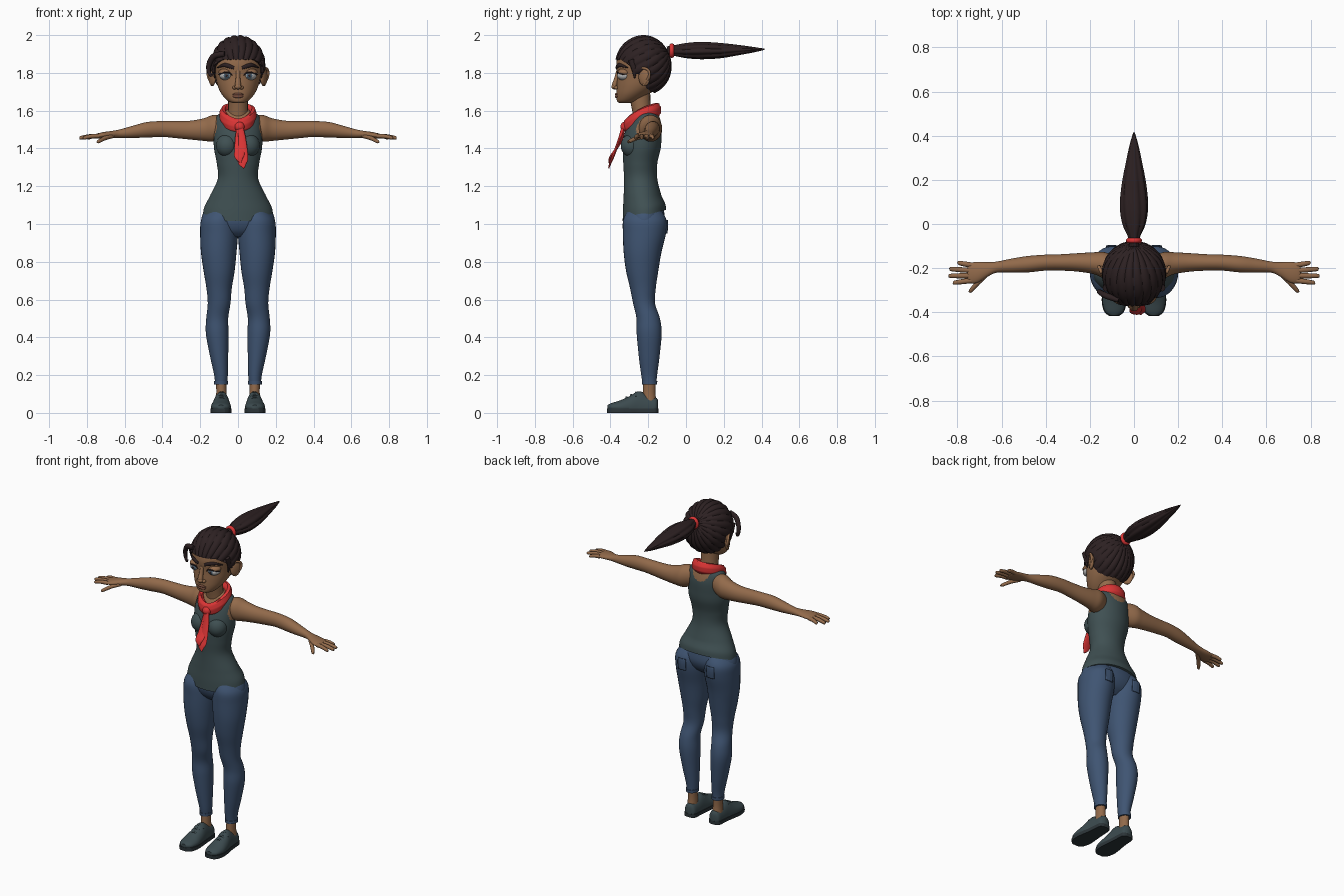
import bpy, bmesh, math
from math import sin, cos, pi
from mathutils import Vector, Matrix

cube = bpy.data.objects.get("Cube")
if cube:
    bpy.data.objects.remove(cube)

X, Y, Z = Vector((1, 0, 0)), Vector((0, 1, 0)), Vector((0, 0, 1))


def material(name, *rgb):
    m = bpy.data.materials.new(name)
    m.use_nodes = True
    m.diffuse_color = (*rgb, 1)
    m.node_tree.nodes["Principled BSDF"].inputs["Base Color"].default_value = (*rgb, 1)
    return m


SKIN = material("brown skin", .29, .145, .07)
HAIR = material("dark hair", .026, .015, .016)
TOP = material("slate cloth", .05, .08, .085)
JEANS = material("blue denim", .05, .09, .17)
RED = material("red cloth", .7, .035, .035)
SHOE = material("shoe canvas", .045, .07, .078)
SOLE = material("dark sole", .025, .035, .04)
WHITE = material("eye white", .5, .5, .5)
IRIS = material("grey iris", .07, .12, .17)
LIPS = material("lips", .2, .08, .05)


def finish(name, bm, mats, mirror=False, rule=None):
    """Turn a bmesh into a smooth object, optionally mirrored and coloured by rule."""
    bmesh.ops.recalc_face_normals(bm, faces=bm.faces)
    me = bpy.data.meshes.new(name)
    for f in bm.faces:
        f.smooth = True
        if rule:
            f.material_index = rule(f.calc_center_median())
    bm.to_mesh(me)
    bm.free()
    me.set_sharp_from_angle(angle=math.radians(50))
    for m in mats:
        me.materials.append(m)
    ob = bpy.data.objects.new(name, me)
    bpy.context.scene.collection.objects.link(ob)
    if mirror:
        ob.modifiers.new("Mirror", 'MIRROR')
    return ob


def skin_rings(bm, rings, closed=False):
    """Bridge rings of points with quads and cap the open ends."""
    vr = [[bm.verts.new(p) for p in r] for r in rings]
    n = len(vr[0])
    for a, b in zip(vr, vr[1:] + (vr[:1] if closed else [])):
        for i in range(n):
            j = (i + 1) % n
            bm.faces.new((a[i], a[j], b[j], b[i]))
    if not closed:
        bm.faces.new(vr[0])
        bm.faces.new(vr[-1])


def smooth_path(pts, steps, closed):
    """Catmull-Rom resampling of any number of values per point."""
    n, out = len(pts), []
    for i in range(n if closed else n - 1):
        p = [pts[k % n] if closed else pts[min(max(k, 0), n - 1)] for k in range(i - 1, i + 3)]
        for s in range(steps):
            t = s / steps
            out.append([b + .5 * t * (c - a + t * (2*a - 5*b + 4*c - d + t * (3*(b - c) + d - a)))
                        for a, b, c, d in zip(*p)])
    return out if closed else out + [list(pts[-1])]


def tube(name, pts, mats, side, axis=None, closed=False, n=20, steps=5, mirror=False,
         rule=None, ridge=0, shape=None):
    """Loft ellipses along points (x, y, z, radius along side, radius across)."""
    path = smooth_path(pts, steps, closed)
    rings, m = [], len(path)
    for i, (x, y, z, ru, rv) in enumerate(path):
        ahead = path[(i + 1) % m if closed else min(i + 1, m - 1)]
        behind = path[i - 1 if closed else max(i - 1, 0)]
        t = axis or (Vector(ahead[:3]) - Vector(behind[:3])).normalized()
        v = t.cross(side).normalized()
        u = v.cross(t)
        ring = []
        for k in range(n):
            a = 2 * pi * k / n
            f = 1 + ridge * (abs(sin(a * 4 + i * .04)) - .5)
            p = Vector((x, y, z)) + f * (u * ru * cos(a) + v * rv * sin(a))
            ring.append(shape(p) if shape else p)
        rings.append(ring)
    bm = bmesh.new()
    skin_rings(bm, rings, closed)
    return finish(name, bm, mats, mirror, rule)


def ball(name, center, radii, mats, mirror=False, rule=None, turn=0):
    bm = bmesh.new()
    mat = (Matrix.Translation(center) @ Matrix.Rotation(turn, 4, 'Z')
           @ Matrix.Diagonal((*radii, 1)) @ Matrix.Rotation(pi / 2, 4, 'X'))
    bmesh.ops.create_uvsphere(bm, u_segments=28, v_segments=24, radius=1, matrix=mat)
    return finish(name, bm, mats, mirror, rule)


# Legs, hips and back pockets
leg = tube("jeans_legs", [
    (.09, -.193, .15, .032, .036), (.09, -.195, .2, .036, .042), (.1, -.195, .3, .048, .055),
    (.11, -.195, .42, .06, .066), (.11, -.2, .5, .058, .062), (.1, -.222, .58, .06, .058),
    (.1, -.228, .66, .067, .068), (.1, -.232, .75, .082, .085), (.102, -.23, .85, .094, .1),
    (.1, -.22, .95, .1, .114), (.1, -.218, 1.02, .095, .115), (.09, -.22, 1.07, .07, .09)],
    [JEANS], X, Z, n=32, mirror=True)
tube("jeans_hips", [(0, -.225, .93, .08, .05), (0, -.222, .965, .17, .088), (0, -.22, 1.02, .195, .108),
                    (0, -.22, 1.09, .17, .1)], [JEANS], X, Z, n=40)
tube("jeans_cuffs", [(.09, -.193, .15, .036, .04), (.09, -.193, .168, .037, .041)],
     [JEANS], X, Z, mirror=True, n=28)
bm = bmesh.new()
bmesh.ops.create_grid(bm, x_segments=12, y_segments=12, size=.045,
                      matrix=Matrix.Translation((.1, -.05, .985)) @ Matrix.Rotation(pi / 2, 4, 'X'))
pocket = finish("back_pockets", bm, [JEANS])
wrap = pocket.modifiers.new("Wrap", 'SHRINKWRAP')
wrap.target, wrap.offset = leg, .002
pocket.modifiers.new("Thick", 'SOLIDIFY').thickness = .005
pocket.modifiers.new("Mirror", 'MIRROR')
tube("ankles", [(.088, -.193, .06, .03, .036), (.088, -.195, .11, .027, .033), (.09, -.193, .18, .027, .032)],
     [SKIN], X, Z, mirror=True)


# Shoes
def shoe_shape(p):
    return Vector((p.x, p.y, max(p.z, .018)))


def sole_shape(p):
    return Vector((p.x, p.y, min(max(p.z, 0), .022)))


last = [(.086, -.147, .012, .035), (.086, -.16, .034, .052), (.086, -.2, .039, .066), (.087, -.25, .043, .084),
        (.089, -.3, .05, .058), (.09, -.35, .053, .036), (.09, -.395, .042, .022), (.09, -.415, .018, .012)]
tube("shoes", [(x, y, .03, w, h) for x, y, w, h in last], [SHOE], X, Y, n=32, mirror=True, shape=shoe_shape)
tube("shoe_soles", [(x, y * 1.01 + .002, .011, w + .003, .06) for x, y, w, h in last],
     [SOLE], X, Y, n=32, mirror=True, shape=sole_shape)
for i in range(3):
    y, z = -.265 - .025 * i, .108 - .013 * i
    tube(f"shoe_lace_{i + 1}", [(.058, y, z - .022, .005, .004), (.088, y, z, .006, .005),
                                (.118, y, z - .022, .005, .004)], [SHOE], Y, n=8, mirror=True)


# Torso in a tank top, with bare armholes and neckline
def torso_rule(c):
    arm = ((abs(c.x) - .16) / .048) ** 2 + ((c.z - 1.53) / .1) ** 2 < 1
    neck = (c.x / .068) ** 2 + ((c.z - 1.62) / .095) ** 2 < 1
    return int(arm or neck)


def hem_tilt(p):
    if p.z < 1.15:
        p.z += (p.y + .22) * .25 * (1.15 - p.z) / .1
    return p


tube("tank_top", [
    (0, -.22, 1.045, .186, .115), (0, -.222, 1.09, .178, .112), (0, -.23, 1.15, .148, .1),
    (0, -.24, 1.24, .107, .088), (0, -.242, 1.32, .112, .09), (0, -.234, 1.4, .127, .1),
    (0, -.23, 1.46, .128, .1), (0, -.22, 1.52, .124, .09), (0, -.212, 1.565, .115, .072),
    (0, -.21, 1.59, .09, .058), (0, -.212, 1.605, .055, .045)],
    [TOP, SKIN], X, Z, n=96, steps=9, rule=torso_rule, shape=hem_tilt)
ball("bust", (.058, -.287, 1.415), (.058, .058, .062), [TOP], mirror=True)
tube("neck", [(0, -.22, 1.54, .06, .056), (0, -.235, 1.6, .052, .05), (0, -.25, 1.72, .054, .06)], [SKIN], X, Z)

# Arms, palms and fingers
tube("arms", [
    (.07, -.2, 1.515, .045, .055), (.13, -.188, 1.507, .06, .07), (.18, -.178, 1.5, .05, .06),
    (.25, -.174, 1.497, .042, .05), (.33, -.174, 1.5, .037, .045), (.4, -.175, 1.503, .036, .042),
    (.48, -.182, 1.499, .037, .041), (.55, -.188, 1.489, .032, .033), (.62, -.195, 1.479, .025, .023),
    (.66, -.205, 1.475, .032, .019), (.71, -.219, 1.47, .047, .017), (.745, -.222, 1.466, .046, .013),
    (.755, -.222, 1.465, .04, .008)], [SKIN], Y, X, n=28, mirror=True)
fingers = {"little": (.735, -.186, .8, -.176), "ring": (.74, -.21, .836, -.204),
           "middle": (.74, -.234, .84, -.235), "index": (.735, -.256, .82, -.266),
           "thumb": (.665, -.225, .745, -.302)}
for label, (xa, ya, xb, yb) in fingers.items():
    drop = .028 if label == "thumb" else .008
    tube(f"{label}_fingers", [(xa, ya, 1.466, .012, .012), ((xa + xb) / 2, (ya + yb) / 2, 1.468 - drop / 2, .0115, .011),
                              (xb - .006, yb, 1.464 - drop, .009, .009), (xb, yb, 1.463 - drop, .003, .003)],
         [SKIN], Y, n=12, mirror=True)


# Red neckerchief: collar, knot and two hanging tails
def collar_point(a):
    return (.078 * sin(a), -.232 + .08 * cos(a), 1.562 + .042 * cos(a) + .012 * sin(a) ** 2, .036, .02)


tube("scarf_collar", [collar_point(2 * pi * i / 16) for i in range(16)], [RED], Z, closed=True, ridge=.15, n=24)
ball("scarf_knot", (.008, -.325, 1.515), (.026, .022, .026), [RED])
for i, (dx, low) in enumerate(((.012, 0), (-.006, .03))):
    tube(f"scarf_tail_{i + 1}", [(.01, -.33, 1.52, .016, .01), (.01 + dx, -.352 + .01 * i, 1.45, .02, .008),
                                 (.014 + dx, -.385 + .01 * i, 1.36 + low, .027, .007),
                                 (.012 + dx, -.4, 1.325 + low, .024, .006),
                                 (.02 + dx, -.409, 1.296 + low, .004, .003)], [RED], X)

# Head
tube("head", [
    (0, -.325, 1.64, .02, .025), (0, -.31, 1.65, .052, .055), (0, -.284, 1.685, .085, .084),
    (0, -.255, 1.73, .107, .112), (0, -.238, 1.785, .119, .126), (0, -.236, 1.85, .127, .133),
    (0, -.23, 1.91, .118, .122), (0, -.225, 1.96, .075, .075)], [SKIN], X, Z, n=40, steps=6)
ball("ears", (.136, -.22, 1.78), (.014, .034, .05), [SKIN], mirror=True, turn=-.45)
tube("ear_rims", [(.12, -.245, 1.8, .006, .006), (.136, -.235, 1.825, .008, .007), (.156, -.2, 1.815, .008, .007),
                  (.156, -.195, 1.78, .008, .007), (.135, -.225, 1.735, .009, .008)], [SKIN], X, n=10, mirror=True)
tube("nose_bridge", [(0, -.36, 1.81, .012, .01), (0, -.368, 1.77, .012, .012), (0, -.378, 1.735, .016, .014),
                     (0, -.376, 1.72, .012, .008)], [SKIN], X)
ball("nose_tip", (0, -.38, 1.727), (.018, .015, .014), [SKIN])
ball("nostrils", (.018, -.368, 1.722), (.012, .013, .01), [SKIN], mirror=True)
for label, z, r in (("upper", 1.687, .006), ("lower", 1.676, .008)):
    tube(f"{label}_lip", [(-.034, -.35, 1.682, .002, .003), (-.015, -.366, z, r, .008), (.015, -.366, z, r, .008),
                          (.034, -.35, 1.682, .002, .003)], [LIPS], Z, n=12)


# Eyes with iris and pupil, lids, lashes and brows
def eye_rule(c):
    d = math.hypot(c.x - .06, c.z - 1.786)
    return 2 if d < .008 else 1 if d < .016 else 0


ball("eyes", (.062, -.327, 1.786), (.036, .038, .026), [WHITE, IRIS, HAIR], mirror=True, rule=eye_rule)
ball("upper_lids", (.063, -.325, 1.803), (.04, .037, .021), [SKIN], mirror=True)
tube("lashes", [(.03, -.358, 1.786, .002, .003), (.045, -.362, 1.8, .004, .004), (.065, -.362, 1.804, .004, .004),
                (.088, -.349, 1.797, .004, .004), (.104, -.328, 1.79, .002, .002)], [HAIR], Z, n=8, mirror=True)
tube("brows", [(.022, -.369, 1.826, .008, .004), (.045, -.364, 1.835, .011, .006), (.075, -.349, 1.841, .01, .006),
               (.11, -.31, 1.828, .003, .003)], [HAIR], Z, n=10, mirror=True)

# Hair swept from the hairline back to the tie, in ridged locks
center, radii = Vector((0, -.225, 1.84)), Vector((.142, .147, .156))
pole = Vector((0, .9, .45)).normalized()
up = X.cross(pole)
line = [(-1.1, .2), (-.8, .2), (-.5, 0), (-.25, -.3), (-.05, -.3), (.1, -.75), (.3, -.9), (1.1, -.95)]


def hairline(y):
    for (a, za), (b, zb) in zip(line, line[1:]):
        if y <= b:
            return za + (zb - za) * (y - a) / (b - a)


def direction(theta, phi):
    return pole * cos(phi) + (X * sin(theta) + up * cos(theta)) * sin(phi)


COLS, ROWS = 176, 28
columns = []
for k in range(COLS):
    theta = 2 * pi * k / COLS
    phi = .1
    while phi < 2.6 and direction(theta, phi).z > hairline(direction(theta, phi).y):
        phi += .01
    col = []
    for j in range(ROWS + 1):
        p = .08 + (phi - .08) * j / ROWS
        lock = abs(sin(theta * 11 + .5 * sin(p * 2 + theta)))
        r = 1 + .055 * min(1, p) * (lock ** .6 - .45)
        d = direction(theta, p) * r
        col.append(center + Vector(a * b for a, b in zip(d, radii)))
    col.append(center + (col[-1] - center) * .8)
    columns.append(col)
bm = bmesh.new()
skin_rings(bm, list(zip(*columns)))
finish("swept_hair", bm, [HAIR])
tube("temple_lock", [(-.07, -.345, 1.9, .012, .014), (-.125, -.325, 1.89, .014, .016), (-.152, -.31, 1.85, .011, .014),
                     (-.155, -.305, 1.81, .009, .011), (-.142, -.31, 1.786, .006, .007),
                     (-.13, -.315, 1.8, .002, .002)], [HAIR], Y, n=12)
tube("sideburns", [(.128, -.29, 1.87, .014, .016), (.13, -.275, 1.82, .008, .014), (.122, -.272, 1.77, .003, .003)],
     [HAIR], X, n=12, mirror=True)

# Ponytail and its tie
tube("hair_tie", [(.025 * cos(i * pi / 6), -.075, 1.918 + .028 * sin(i * pi / 6), .012, .011) for i in range(12)],
     [RED], Y, closed=True, n=12)
tube("ponytail", [
    (0, -.1, 1.915, .022, .024), (0, -.06, 1.918, .026, .028), (0, 0, 1.918, .05, .038), (0, .08, 1.918, .06, .043),
    (0, .18, 1.918, .052, .038), (0, .28, 1.921, .034, .025), (0, .36, 1.923, .018, .013), (0, .415, 1.925, .003, .003)],
    [HAIR], X, n=48, steps=7, ridge=.16)
